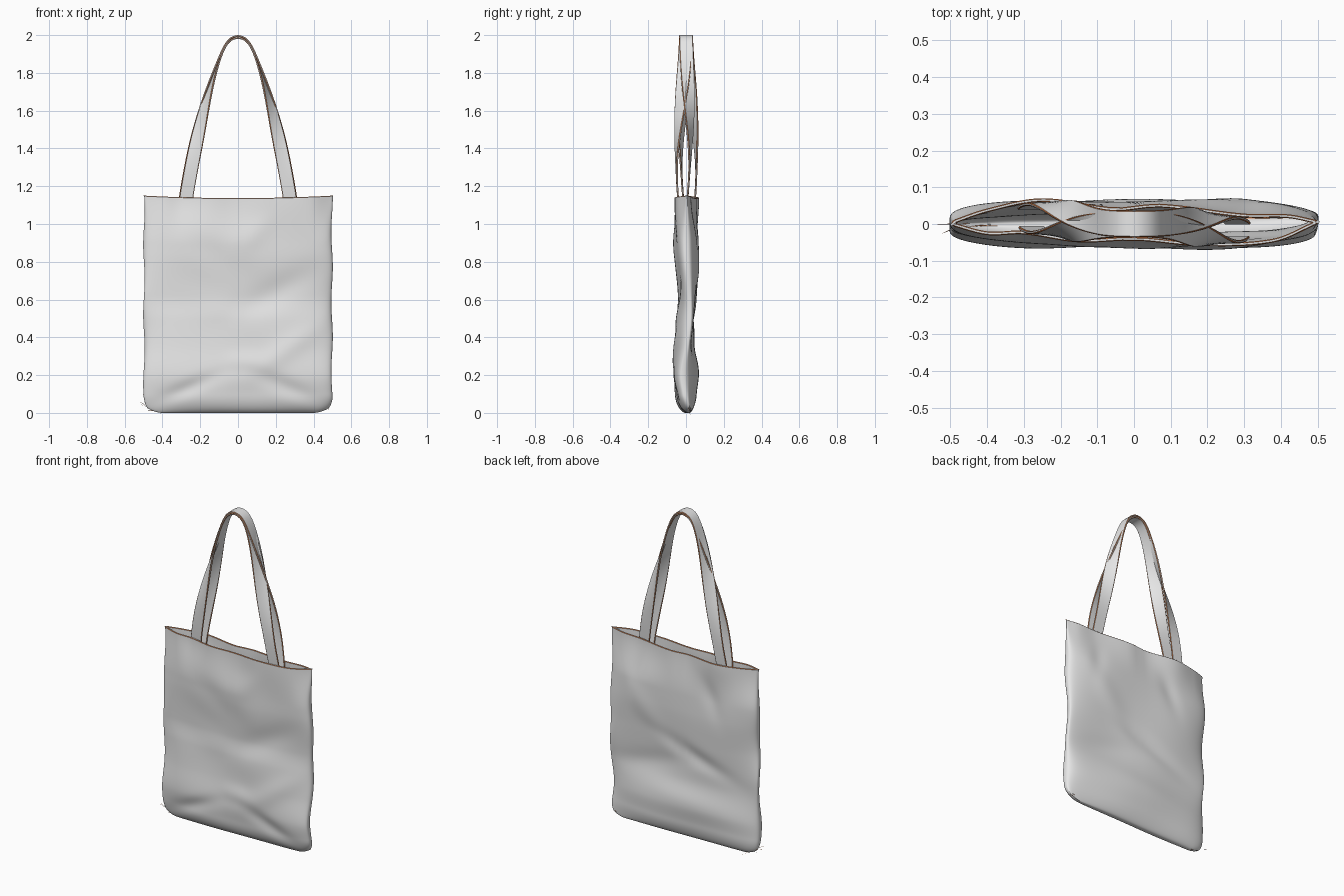
import bpy, bmesh
from math import sin, cos, pi, exp, sqrt
from mathutils import Vector

if "Cube" in bpy.data.objects:
    bpy.data.objects.remove(bpy.data.objects["Cube"])


def material(name, rgb):
    m = bpy.data.materials.new(name)
    m.use_nodes = True
    m.diffuse_color = (*rgb, 1)
    m.node_tree.nodes["Principled BSDF"].inputs["Base Color"].default_value = (*rgb, 1)
    return m


canvas = material("canvas_grey", (0.8, 0.8, 0.8))
thread = material("orange_stitching", (0.65, 0.2, 0.06))


def spline(points, x):
    """Smooth curve through (position, value) pairs."""
    def slope(i):
        (a, p), (b, q) = points[max(i - 1, 0)], points[min(i + 1, len(points) - 1)]
        return (q - p) / (b - a)
    x = min(max(x, points[0][0]), points[-1][0])
    i = 0
    while x > points[i + 1][0]:
        i += 1
    (a, p), (b, q) = points[i], points[i + 1]
    w = b - a
    t = (x - a) / w
    u = 1 - t
    return p * (1 + 2 * t) * u * u + slope(i) * w * t * u * u + q * (3 - 2 * t) * t * t - slope(i + 1) * w * t * t * u


def ease(t):
    t = min(1, max(0, t))
    return t * t * (3 - 2 * t)


def finish(bm, name, thickness, offset):
    """Thicken a cloth sheet, stitch its cut edges and shade it smooth."""
    me = bpy.data.meshes.new(name)
    bmesh.ops.recalc_face_normals(bm, faces=bm.faces)
    bm.to_mesh(me)
    bm.free()
    ob = bpy.data.objects.new(name, me)
    bpy.context.collection.objects.link(ob)
    me.materials.append(canvas)
    me.materials.append(thread)
    solid = ob.modifiers.new("thickness", "SOLIDIFY")
    solid.thickness, solid.offset = thickness, offset
    # Narrow orange chamfer along every cut edge
    edge = ob.modifiers.new("stitched_edge", "BEVEL")
    edge.width, edge.segments, edge.material = .0025, 1, 1
    edge.limit_method, edge.angle_limit = "ANGLE", 1.1
    edge.use_clamp_overlap = False
    bpy.context.view_layer.objects.active = ob
    ob.select_set(True)
    for modifier in ("thickness", "stitched_edge"):
        bpy.ops.object.modifier_apply(modifier=modifier)
    bpy.ops.object.shade_smooth_by_angle(angle=0.6)
    ob.select_set(False)


# Shape of the open mouth, seen from above
back_rim = [(-.5, .008), (-.4, .042), (-.25, .07), (-.05, .045), (.07, .055), (.3, .028), (.42, .026), (.5, .01)]
front_rim = [(-.5, -.004), (-.4, -.03), (-.3, -.028), (-.15, -.05), (0, -.045), (.18, -.06), (.38, -.05), (.5, 0)]
# Outline of the front and back cloth over the height, and the sway of the side seams
front_swell = [(0, -.042), (.1, -.056), (.2, -.066), (.35, -.056), (.5, -.05), (.62, -.04), (.85, -.06), (1.15, -.06)]
back_swell = [(0, .046), (.1, .052), (.2, .06), (.35, .04), (.45, .042), (.6, .052), (.8, .065), (1.15, .06)]
seam_left = [(0, .02), (.1, -.005), (.2, -.02), (.35, .008), (.5, .025), (.65, .018), (.85, .003), (1.15, .006)]
seam_right = [(0, -.005), (.2, -.015), (.45, .01), (.65, -.012), (.9, .01), (1.15, .0)]


# Soft folds: centre x, centre z, direction, length, width, depth
front_folds = [(-.27, .13, .4, .18, .04, .012), (.25, .14, -.4, .2, .045, .012), (.03, .27, 0, .08, .05, -.008),
               (.25, .33, .6, .25, .06, -.01), (-.15, .58, -.4, .25, .09, -.006), (.2, .64, .5, .25, .07, .01),
               (-.1, .82, -.6, .2, .08, .007), (.1, .98, .9, .15, .06, -.007)]
back_folds = [(-.1, .52, .35, .25, .05, -.012), (.2, .42, -.2, .25, .06, -.008), (.25, .75, .9, .25, .07, .006),
              (-.2, .95, 1.2, .15, .05, -.009), (.3, .98, 1.8, .15, .05, -.008), (0, .25, .1, .3, .07, .006)]


def wrinkle(folds, x, z):
    total = 0
    for cx, cz, a, length, width, depth in folds:
        u = (x - cx) * cos(a) + (z - cz) * sin(a)
        v = (z - cz) * cos(a) - (x - cx) * sin(a)
        total += depth * exp(-(u / length) ** 2 - (v / width) ** 2)
    return total


def body_point(angle, level):
    c, s = cos(angle), sin(angle)
    back = s > 0
    fx = (1 if c > 0 else -1) * abs(c) ** .7
    depth = abs(s) ** .68
    # Rounded bottom and corners, dipped top edge
    low = min(1, level / .09)
    curl = sqrt(max(0, 1 - (1 - low) ** 2))
    z = level - .013 * (1 - fx * fx) * ease(level - .1)
    z += .02 * (max(0, abs(fx) - .85) / .15) ** 2 * (1 - low)
    x = fx * (.498 - .03 * (1 - curl) + .004 * sin(level * 17 + fx) * low)
    # Cloth between the two seams
    t = (fx + 1) / 2
    middle = spline(seam_right, level) * (1 - t) + spline(seam_left, level) * t
    swell = spline(back_swell if back else front_swell, level)
    swell += wrinkle(back_folds if back else front_folds, x, z) + .005 * sin(9 * x + 6 * z)
    y = middle + (swell - middle) * depth * (.1 + .9 * curl)
    # Blend into the mouth outline
    blend = ease((level - .9) / .25)
    rim = spline(back_rim if back else front_rim, x)
    rim = middle + (rim - middle) * min(1, depth / .35)
    return Vector((x, max(-.074, min(.076, y * (1 - blend) + rim * blend)), z))


# Bag body: rings stacked from the bottom to the mouth
bm = bmesh.new()
around, rows = 160, 90
levels = [.09 * (i / 12) ** 2 for i in range(12)] + [.09 + 1.06 * i / rows for i in range(rows + 1)]
rings = [[bm.verts.new(body_point(2 * pi * (i + .5) / around, lv)) for i in range(around)] for lv in levels]
for lower, upper in zip(rings, rings[1:]):
    for i in range(around):
        j = (i + 1) % around
        bm.faces.new((lower[i], lower[j], upper[j], upper[i]))
# Bottom seam joins front to back
base = rings[0]
for i in range(around // 2 - 1):
    bm.faces.new((base[i], base[-1 - i], base[-2 - i], base[i + 1]))
finish(bm, "bag_body", .01, -1)


# Straps: ribbons that lie flat at the mouth and turn a quarter at the top
half_x = [(.058, .05), (.154, .096), (.378, .163), (.665, .227), (.918, .272), (1, .28)]
half_z = [(.058, 1.968), (.154, 1.88), (.378, 1.67), (.665, 1.4), (.918, 1.16), (1, 1.08)]
arch_x = [(-a, -v) for a, v in reversed(half_x)] + [(0, 0)] + half_x
arch_z = [(-a, v) for a, v in reversed(half_z)] + [(0, 1.99)] + half_z


def strap(name, facing, right_y, left_y, lift):
    bm = bmesh.new()
    steps, width = 90, .072
    path = []
    for i in range(steps + 1):
        s = -1 + 2 * i / steps
        a = abs(s)
        y = (right_y if s < 0 else left_y) * ease(a * 1.05) + facing * .019 * sin(pi * a ** 1.45)
        # The upper strap rests on the lower one
        path.append(Vector((spline(arch_x, s) * (1 + lift), y, spline(arch_z, s) + lift * (1 - a))))
    rows = []
    for i, p in enumerate(path):
        s = abs(-1 + 2 * i / steps)
        tangent = path[min(i + 1, steps)] - path[max(i - 1, 0)]
        tangent.y = 0
        tangent.normalize()
        out = Vector((-tangent.z, 0, tangent.x))
        turn = pi / 2 * ease((s - .06) / .8)
        across = Vector((0, cos(turn), 0)) - out * facing * sin(turn)
        rows.append([bm.verts.new(p + across * width * k) for k in (-.5, -.25, 0, .25, .5)])
    for r, q in zip(rows, rows[1:]):
        for k in range(4):
            bm.faces.new((r[k], r[k + 1], q[k + 1], q[k]))
    finish(bm, name, .009, 0)


strap("front_strap", -1, -.01, -.037, -.005)
strap("back_strap", 1, .043, .003, .0055)
